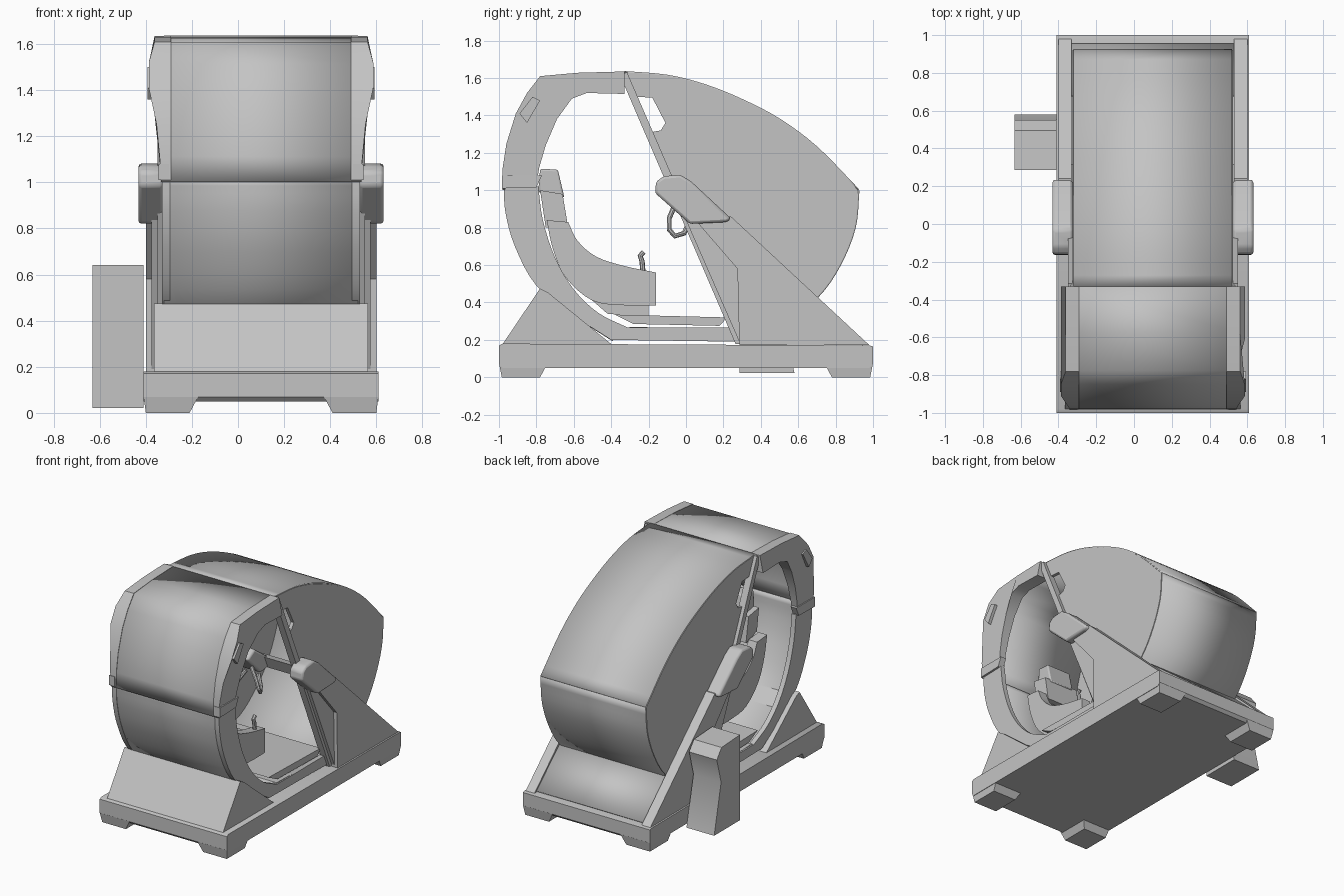
import bpy, bmesh, math
from mathutils import Vector

if "Cube" in bpy.data.objects:
    bpy.data.objects.remove(bpy.data.objects["Cube"])

CX = 0.10  # centre plane of the pod
mat = bpy.data.materials.new("plain grey")
mat.diffuse_color = (0.55, 0.55, 0.55, 1)
mat.use_nodes = True
mat.node_tree.nodes["Principled BSDF"].inputs["Base Color"].default_value = mat.diffuse_color


def finish(ob, angle=35):
    ob.data.materials.append(mat)
    bpy.ops.object.select_all(action='DESELECT')
    ob.select_set(True)
    bpy.context.view_layer.objects.active = ob
    bpy.ops.object.shade_smooth_by_angle(angle=math.radians(angle))
    return ob


def add(name, bm):
    bmesh.ops.recalc_face_normals(bm, faces=bm.faces)
    me = bpy.data.meshes.new(name)
    bm.to_mesh(me)
    bm.free()
    ob = bpy.data.objects.new(name, me)
    bpy.context.collection.objects.link(ob)
    return ob


def spline(pts, n=4):
    """Smooth open path through (y, z) points."""
    p = [Vector(q) for q in pts]
    p = [2 * p[0] - p[1]] + p + [2 * p[-1] - p[-2]]
    out = []
    for i in range(1, len(p) - 2):
        a, b, c, d = p[i - 1:i + 3]
        for k in range(n):
            t = k / n
            out.append(0.5 * (2 * b + (c - a) * t + (2 * a - 5 * b + 4 * c - d) * t * t
                              + (3 * b - a - 3 * c + d) * t ** 3))
    return [tuple(v) for v in out] + [tuple(pts[-1])]


def prism(name, pts, x0, x1, bevel=0.0, warp=None):
    """Side profile of (y, z) points extruded across x."""
    bm = bmesh.new()
    rows = [[bm.verts.new((x, y, z)) for y, z in pts] for x in (x0, x1)]
    n = len(pts)
    for r in rows:
        bm.faces.new(r)
    for i in range(n):
        j = (i + 1) % n
        bm.faces.new((rows[0][i], rows[0][j], rows[1][j], rows[1][i]))
    if warp:
        for v in bm.verts:
            v.co = warp(v.co)
    ob = add(name, bm)
    if bevel:
        m = ob.modifiers.new("bevel", 'BEVEL')
        m.width, m.segments = bevel, 2
    return finish(ob)


def pair(name, pts, a, b, bevel=0.0, warp=None):
    """Right and left copies, a and b being right side x values."""
    prism(name + "_right", pts, a, b, bevel, warp)
    mir = lambda x: 2 * CX - x
    lw = None
    if warp:
        def lw(c):
            d = warp(Vector((mir(c.x), c.y, c.z)))
            return Vector((mir(d.x), d.y, d.z))
    prism(name + "_left", pts, mir(a), mir(b), bevel, lw)


def sheet(name, path, x0, x1, thick=0.015):
    """Curved skin following a (y, z) path."""
    bm = bmesh.new()
    rows = [[bm.verts.new((x, y, z)) for y, z in path] for x in (x0, x1)]
    for i in range(len(path) - 1):
        bm.faces.new((rows[0][i], rows[0][i + 1], rows[1][i + 1], rows[1][i]))
    ob = add(name, bm)
    m = ob.modifiers.new("thickness", 'SOLIDIFY')
    m.thickness, m.offset = thick, 0
    return finish(ob)


def tube(name, pts, r):
    cu = bpy.data.curves.new(name, 'CURVE')
    cu.dimensions, cu.bevel_depth, cu.bevel_resolution = '3D', r, 2
    cu.use_fill_caps = True
    s = cu.splines.new('POLY')
    s.points.add(len(pts) - 1)
    for q, p in zip(s.points, pts):
        q.co = (*p, 1)
    ob = bpy.data.objects.new(name, cu)
    bpy.context.collection.objects.link(ob)
    bpy.ops.object.select_all(action='DESELECT')
    ob.select_set(True)
    bpy.context.view_layer.objects.active = ob
    bpy.ops.object.convert(target='MESH')
    return finish(bpy.context.object)


# Base platform and four tapered feet
prism("base_platform", [(-1, 0.07), (-0.98, 0.05), (0.98, 0.05), (1, 0.07), (1, 0.165),
                        (0.98, 0.17), (-0.98, 0.18), (-1, 0.17)], -0.41, 0.61)
for sx in (-1, 1):
    for sy in (-1, 1):
        bm = bmesh.new()
        bmesh.ops.create_cube(bm, size=1)
        for v in bm.verts:
            low = v.co.z < 0
            outer_x, outer_y = v.co.x * sx > 0, v.co.y * sy > 0
            v.co = (CX + sx * ((0.5 if low else 0.51) if outer_x else (0.31 if low else 0.27)),
                    sy * ((0.985 if low else 1.0) if outer_y else (0.78 if low else 0.74)),
                    0 if low else 0.075)
        finish(add("foot", bm))

# Front wedge and sloped rear cover
prism("front_wedge", [(-0.98, 0.178), (-0.78, 0.475), (-0.74, 0.455), (-0.40, 0.178)], -0.365, 0.565)
sheet("rear_cover", [(0.95, 0.175), (0.68, 0.42)], -0.34, 0.54)

# Drum skins
roof = spline([(-0.33, 1.63), (-0.1, 1.61), (0.1, 1.56), (0.3, 1.48), (0.5, 1.375), (0.7, 1.225), (0.92, 1.0)])
rear = spline([(0.92, 1.0), (0.9, 0.8), (0.82, 0.6), (0.7, 0.43), (0.5, 0.27), (0.3, 0.2)])
low_out = spline([(-0.975, 1.02), (-0.965, 0.88), (-0.915, 0.7), (-0.8, 0.49), (-0.6, 0.33), (-0.4, 0.2)])
low_in = spline([(-0.79, 1.02), (-0.765, 0.84), (-0.7, 0.64), (-0.6, 0.47), (-0.47, 0.345), (-0.31, 0.265)])
sheet("roof_skin", roof, -0.32, 0.52)
sheet("rear_skin", rear, -0.32, 0.52)
sheet("lower_front_skin", [(y + 0.01, z) for y, z in low_out], -0.32, 0.52)
up_out = [(-0.33, 1.635), (-0.58, 1.628), (-0.78, 1.61), (-0.85, 1.52), (-0.91, 1.41),
          (-0.96, 1.25), (-0.98, 1.12), (-0.983, 1.01)]
up_in = [(-0.33, 1.515), (-0.53, 1.52), (-0.61, 1.49), (-0.69, 1.38), (-0.75, 1.24), (-0.785, 1.12), (-0.8, 1.03)]
sheet("upper_front_canopy", [(y + 0.008, z - 0.008) for y, z in up_out], -0.335, 0.535, 0.014)


# Side rings of the entry opening, the upper one flaring outwards
def flare(c):
    if c.x > 0.52:
        k = 0.53 + 0.035 * (c.z - 1.0) / 0.38
        if c.z > 1.38:
            k = 0.587 if c.z < 1.56 else 0.562
        c = Vector((k, c.y, c.z))
    return c


pair("upper_ring", up_out + up_in[::-1], 0.49, 0.53, warp=flare)
pair("lower_ring", low_out + [(0.3, 0.19), (0.26, 0.265)] + low_in[::-1], 0.495, 0.53)
pair("ring_joint", [(-0.985, 1.08), (-0.985, 1.01), (-0.8, 1.015), (-0.77, 1.08)], 0.50, 0.545)
pair("canopy_vent", [(-0.89, 1.41), (-0.82, 1.5), (-0.78, 1.48), (-0.85, 1.36)], 0.57, 0.592)

# Rear side walls with the small notch window behind the strut
wall = roof + rear[1:] + [(-0.07, 1.05), (-0.19, 1.31), (-0.135, 1.32), (-0.11, 1.36), (-0.18, 1.495), (-0.27, 1.5)]
pair("rear_side_wall", wall, 0.50, 0.525)

# Diagonal struts, triangular supports and pivot arms
pair("diagonal_strut", [(-0.355, 1.62), (-0.315, 1.63), (0.315, 0.178), (0.265, 0.178)], 0.50, 0.55)
pair("support_inset", [(0.0, 0.84), (0.15, 0.84), (0.29, 0.6), (0.29, 0.178)], 0.53, 0.575)
pair("support_plate", [(0.98, 0.172), (0.24, 0.86), (0.05, 0.84), (0.275, 0.58), (0.285, 0.175)], 0.53, 0.60)
pair("pivot_arm", [(-0.165, 0.985), (-0.16, 1.045), (-0.12, 1.075), (-0.03, 1.083), (0.03, 1.045),
                   (0.24, 0.85), (0.22, 0.83), (0.02, 0.82)], 0.525, 0.632, 0.02)

# Floor inside the drum
prism("floor_lower", [(-0.35, 0.2), (0.28, 0.19), (0.26, 0.255), (-0.3, 0.27)], -0.32, 0.52)
prism("floor_upper", [(-0.38, 0.335), (-0.28, 0.285), (0.18, 0.275), (0.22, 0.32)], -0.31, 0.51)

# Seat with bolsters, back and headrest
seat_front = spline([(-0.63, 0.83), (-0.58, 0.73), (-0.48, 0.645), (-0.33, 0.595), (-0.16, 0.56)])
seat_back = spline([(-0.16, 0.385), (-0.33, 0.385), (-0.5, 0.41), (-0.64, 0.53), (-0.71, 0.68), (-0.745, 0.84)])
pair("seat_bolster", seat_front + seat_back, 0.26, 0.33)
prism("seat_cushion", [(y - 0.03, z - 0.04) for y, z in seat_front] + seat_back, -0.06, 0.26)
prism("seat_backrest", [(-0.63, 0.8), (-0.66, 0.98), (-0.78, 1.0), (-0.75, 0.8)], -0.04, 0.24)
prism("headrest", [(-0.65, 0.96), (-0.685, 1.11), (-0.78, 1.115), (-0.79, 0.99)], 0.0, 0.2, 0.01)
prism("seat_foot", [(-0.2, 0.39), (-0.2, 0.32), (-0.42, 0.34), (-0.5, 0.41)], -0.04, 0.24)

# Control stick, dashboard and steering yoke
tube("control_stick", [(0.295, -0.23, 0.56), (0.295, -0.235, 0.62), (0.295, -0.245, 0.65),
                       (0.295, -0.225, 0.67)], 0.014)
prism("dash_beam", [(0.1, 0.86), (0.2, 0.85), (0.14, 0.93), (0.06, 0.95)], -0.32, 0.52)
prism("dash_console", [(-0.13, 1.0), (-0.05, 1.05), (0.2, 0.87), (0.02, 0.85)], 0.03, 0.17, 0.015)
for s in (-1, 1):
    tube("yoke_grip", [(CX + s * x, y, z) for x, y, z in
                       ((0.05, -0.06, 0.92), (0.11, -0.09, 0.85), (0.13, -0.09, 0.79),
                        (0.12, -0.06, 0.755), (0.09, -0.01, 0.77), (0.05, 0.02, 0.84))], 0.014)

# Freestanding control kiosk on the left
prism("control_kiosk", [(0.285, 0.022), (0.58, 0.022), (0.50, 0.38), (0.55, 0.56), (0.495, 0.63), (0.285, 0.642)],
      -0.632, -0.41)
